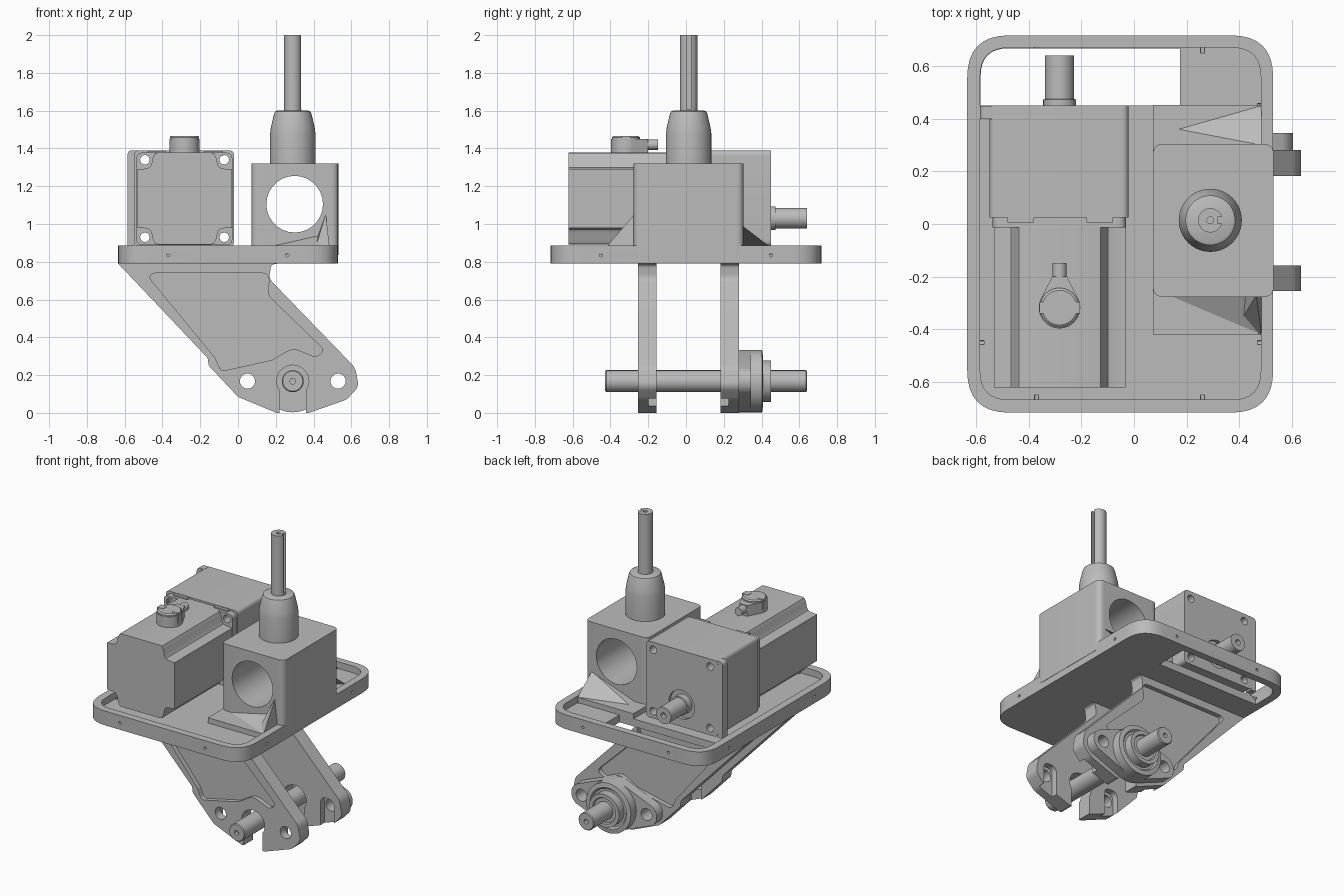
import bpy, bmesh
from math import sin, cos, tan, pi, radians
from mathutils import Vector

if "Cube" in bpy.data.objects:
    bpy.data.objects.remove(bpy.data.objects["Cube"], do_unlink=True)

steel = bpy.data.materials.new("plain_grey")
steel.use_nodes = True
steel.diffuse_color = (0.5, 0.5, 0.5, 1)
steel.node_tree.nodes["Principled BSDF"].inputs["Base Color"].default_value = (0.5, 0.5, 0.5, 1)


def place(u, v, w, axis):
    """Profile point (u, v) at depth w along the given axis."""
    return {"x": (w, u, v), "y": (u, w, v), "z": (u, v, w)}[axis]


def finish(name, bm):
    bmesh.ops.recalc_face_normals(bm, faces=bm.faces)
    mesh = bpy.data.meshes.new(name)
    bm.to_mesh(mesh)
    bm.free()
    obj = bpy.data.objects.new(name, mesh)
    bpy.context.collection.objects.link(obj)
    mesh.materials.append(steel)
    return obj


def circle(u, v, r, n=40):
    return [(u + r * cos(2 * pi * i / n), v + r * sin(2 * pi * i / n)) for i in range(n)]


def rounded(corners):
    """Fillet each (u, v, radius) corner of a polygon."""
    out = []
    for i, (u, v, r) in enumerate(corners):
        p = Vector((u, v))
        a = Vector(corners[i - 1][:2]) - p
        b = Vector(corners[(i + 1) % len(corners)][:2]) - p
        if r == 0:
            out.append((u, v))
            continue
        reach = min(r / tan(a.angle(b) / 2), a.length * 0.49, b.length * 0.49)
        s, e = p + a.normalized() * reach, p + b.normalized() * reach
        for k in range(9):
            t = k / 8
            q = s * (1 - t) ** 2 + p * (2 * t * (1 - t)) + e * t * t
            out.append((q.x, q.y))
    return out


def rect(u0, u1, v0, v1, r=0.0):
    return rounded([(u0, v0, r), (u1, v0, r), (u1, v1, r), (u0, v1, r)])


def prism(name, outline, axis, lo, hi):
    bm = bmesh.new()
    a, b = ([bm.verts.new(place(u, v, w, axis)) for u, v in outline] for w in (lo, hi))
    bm.faces.new(a)
    bm.faces.new(b)
    n = len(a)
    for i in range(n):
        j = (i + 1) % n
        bm.faces.new((a[i], a[j], b[j], b[i]))
    return finish(name, bm)


def turned(name, u, v, axis, profile):
    """Lathe a list of (radius, height) about an axis through (u, v)."""
    bm = bmesh.new()
    rings = [[bm.verts.new(place(p, q, h, axis)) for p, q in circle(u, v, r)] for r, h in profile]
    for a, b in zip(rings, rings[1:]):
        for i in range(len(a)):
            j = (i + 1) % len(a)
            bm.faces.new((a[i], a[j], b[j], b[i]))
    bm.faces.new(rings[0])
    bm.faces.new(rings[-1])
    return finish(name, bm)


def hull(name, points):
    bm = bmesh.new()
    for p in points:
        bm.verts.new(p)
    res = bmesh.ops.convex_hull(bm, input=bm.verts)
    bmesh.ops.delete(bm, geom=list({g for g in res["geom_interior"] if g.is_valid}), context="VERTS")
    bmesh.ops.dissolve_limit(bm, angle_limit=0.01, verts=bm.verts, edges=bm.edges)
    return finish(name, bm)


def cut(obj, cutter):
    cutter.hide_render = True
    mod = obj.modifiers.new("cut", "BOOLEAN")
    mod.operation, mod.solver, mod.object = "DIFFERENCE", "EXACT", cutter
    bpy.context.view_layer.objects.active = obj
    bpy.ops.object.modifier_apply(modifier=mod.name)
    bpy.data.objects.remove(cutter, do_unlink=True)


def bore(obj, u, v, r, axis, lo, hi):
    cut(obj, prism("cutter", circle(u, v, r, 28), axis, lo, hi))


# Tray with raised rim, open window at the back and screw holes
tray = prism("tray", rect(-0.634, 0.529, -0.717, 0.717, 0.16), "z", 0.79, 0.885)
cut(tray, prism("cutter", rect(-0.585, 0.482, -0.668, 0.67, 0.11), "z", 0.84, 1))
cut(tray, prism("cutter", rounded([(-0.583, 0.45, 0), (0.175, 0.45, 0), (0.175, 0.668, 0),
                                   (-0.583, 0.668, 0.11)]), "z", 0.7, 1))
for x in (-0.37, 0.26):
    for y in (-0.69, 0.69):
        bore(tray, x, 0.835, 0.009, "y", y - 0.04, y + 0.04)
for y in (-0.45, 0.45):
    for x in (-0.61, 0.51):
        bore(tray, y, 0.835, 0.009, "x", x - 0.04, x + 0.04)

# Pair of slanted arms with outer pockets, bolt holes and open shaft slots
SX, SZ = 0.29, 0.168
BOLTS = (0.05, 0.53)
arm_outline = rounded([
    (-0.634, 0.79, 0), (-0.16, 0.29, 0.03), (-0.155, 0.25, 0.03), (0, 0.085, 0.06), (0.205, 0, 0.01),
    (0.375, 0, 0.01), (0.575, 0.07, 0.07), (0.64, 0.14, 0.06), (0.62, 0.24, 0.08),
    (0.165, 0.71, 0.05), (0.175, 0.785, 0.03), (0.21, 0.79, 0)])
pocket = rounded([
    (-0.49, 0.74, 0.03), (0.165, 0.74, 0.04), (0.16, 0.62, 0.04), (0.46, 0.33, 0.03), (0.41, 0.295, 0.03),
    (0.29, 0.345, 0.08), (0.18, 0.28, 0.05), (-0.09, 0.22, 0.03), (-0.12, 0.29, 0.03)])
for name, lo, hi, outer, inner in (("front_arm", -0.255, -0.157, -0.255, -0.157),
                                   ("back_arm", 0.183, 0.281, 0.281, 0.183)):
    arm = prism(name, arm_outline, "y", lo, hi)
    cut(arm, prism("cutter", pocket, "y", outer - 0.03, outer + 0.03))
    bore(arm, SX, SZ, 0.085, "y", lo - 0.1, hi + 0.1)
    cut(arm, prism("cutter", rect(SX - 0.07, SX + 0.07, -0.1, SZ - 0.03), "y", lo - 0.1, hi + 0.1))
    for x in BOLTS:
        bore(arm, x, SZ, 0.04, "y", lo - 0.1, hi + 0.1)
        # nut channel running out of the lower edge
        cut(arm, prism("cutter", rect(x - 0.05, x + 0.05, -0.1, SZ + 0.06, 0.045),
                       "y", inner - 0.042, inner + 0.042))

# Two-bolt flange bearing on the back arm
flange = hull("bearing_flange", [(u, y, v) for y in (0.281, 0.345) for x, r in
                                 ((BOLTS[0], 0.075), (SX, 0.165), (BOLTS[1], 0.075))
                                 for u, v in circle(x, SZ, r)])
for x in BOLTS:
    bore(flange, x, SZ, 0.04, "y", 0.2, 0.5)
turned("bearing_hub", SX, SZ, "y", [(0.165, 0.34), (0.165, 0.403), (0.135, 0.407), (0.125, 0.395),
                                    (0.11, 0.395), (0.11, 0.45), (0.085, 0.45), (0.08, 0.44)])
turned("cross_shaft", SX, SZ, "y", [(0.015, -0.40), (0.015, -0.428), (0.053, -0.428), (0.058, -0.422),
                                    (0.058, 0.634), (0.053, 0.64), (0.015, 0.64), (0.015, 0.61)])

# Right-angle gearbox with cross bore, foot and gussets
case = prism("gearbox_case", rect(0.072, 0.531, -0.277, 0.304, 0.04), "z", 0.835, 1.32)
bore(case, 0.3, 1.105, 0.15, "y", -0.5, 0.5)
prism("gearbox_foot", rect(0.072, 0.483, -0.42, 0.452), "z", 0.838, 0.875)
hull("front_gusset", [(0.13, -0.27, 0.875), (0.42, -0.27, 0.94), (0.485, -0.42, 0.875), (0.48, -0.27, 0.875)])
hull("front_rib", [(0.41, -0.27, 0.9), (0.465, -0.27, 1.055), (0.485, -0.425, 0.875),
                   (0.485, -0.27, 0.875), (0.41, -0.36, 0.875)])
hull("back_gusset", [(0.17, 0.36, 0.875), (0.17, 0.3, 0.875), (0.485, 0.45, 0.875), (0.485, 0.3, 0.99)])

# Upright output collar and keyed shaft
turned("output_collar", 0.29, 0.014, "z", [(0.12, 1.31), (0.12, 1.48), (0.116, 1.51), (0.1, 1.58),
                                           (0.094, 1.595), (0.083, 1.6)])
upright = turned("output_shaft", 0.29, 0.014, "z", [(0.046, 1.58), (0.046, 2), (0.013, 2), (0.013, 1.97)])
cut(upright, prism("cutter", rect(0.317, 0.36, 0.002, 0.026), "z", 1.605, 2.1))

# Motor body, with channelled corners
MX, MZ = -0.283, 1.135
quarter = [(0.25, 0.155), (0.205, 0.158), (0.185, 0.165), (0.175, 0.18), (0.168, 0.215), (0.155, 0.24), (0.14, 0.243)]
half = quarter + [(-u, v) for u, v in reversed(quarter)]
body = half + [(-u, -v) for u, v in half]
prism("motor_body", [(MX + u, MZ + v) for u, v in body], "y", -0.621, 0)

# Motor reduction head with corner holes and output shaft
head = prism("motor_head", rect(-0.55, -0.02, 0.882, 1.39, 0.03), "y", 0.025, 0.45)
front = prism("motor_flange", rect(-0.538, -0.03, 0.888, 1.378, 0.035), "y", -0.014, 0.026)
for sx in (-0.21, 0.21):
    for sz in (-0.205, 0.205):
        bore(head, MX + sx, MZ + sz, 0.025, "y", -0.1, 0.6)
        bore(front, MX + sx, MZ + sz, 0.025, "y", -0.1, 0.6)
bore(head, MX, 1.03, 0.095, "y", 0.43, 0.6)
prism("head_side_lip", rounded([(-0.585, 0.882, 0), (-0.548, 0.882, 0), (-0.53, 1.39, 0), (-0.585, 1.39, 0.05)]),
      "y", 0.4, 0.449)
for x in (-0.43, -0.13):
    prism("head_clip", rect(x - 0.05, x + 0.05, 1.36, 1.386), "y", 0.005, 0.03)
turned("motor_shaft", MX, 1.03, "y", [(0.062, 0.42), (0.062, 0.473), (0.055, 0.475), (0.055, 0.641),
                                      (0.018, 0.641), (0.018, 0.61)])

# Cable connector on the motor
CY = -0.318
hull("connector_base", [(u, v, z) for z in (1.37, 1.45) for u, v in
                        circle(MX, CY, 0.079) + [(MX - 0.028, -0.2), (MX + 0.028, -0.2)]])
turned("connector_cap", MX, CY, "z", [(0.075, 1.445), (0.075, 1.458), (0.066, 1.465)])
for x in (MX - 0.055, MX + 0.055):
    prism("connector_lug", rect(x - 0.022, x + 0.022, CY - 0.022, CY + 0.022), "z", 1.4, 1.467)
turned("connector_cable", MX, 1.42, "y", [(0.027, -0.22), (0.027, -0.148)])

# Smooth curved walls, keeping machined edges crisp
for obj in bpy.context.scene.objects:
    if obj.type == "MESH":
        obj.data.shade_smooth()
        obj.data.set_sharp_from_angle(angle=radians(30))
